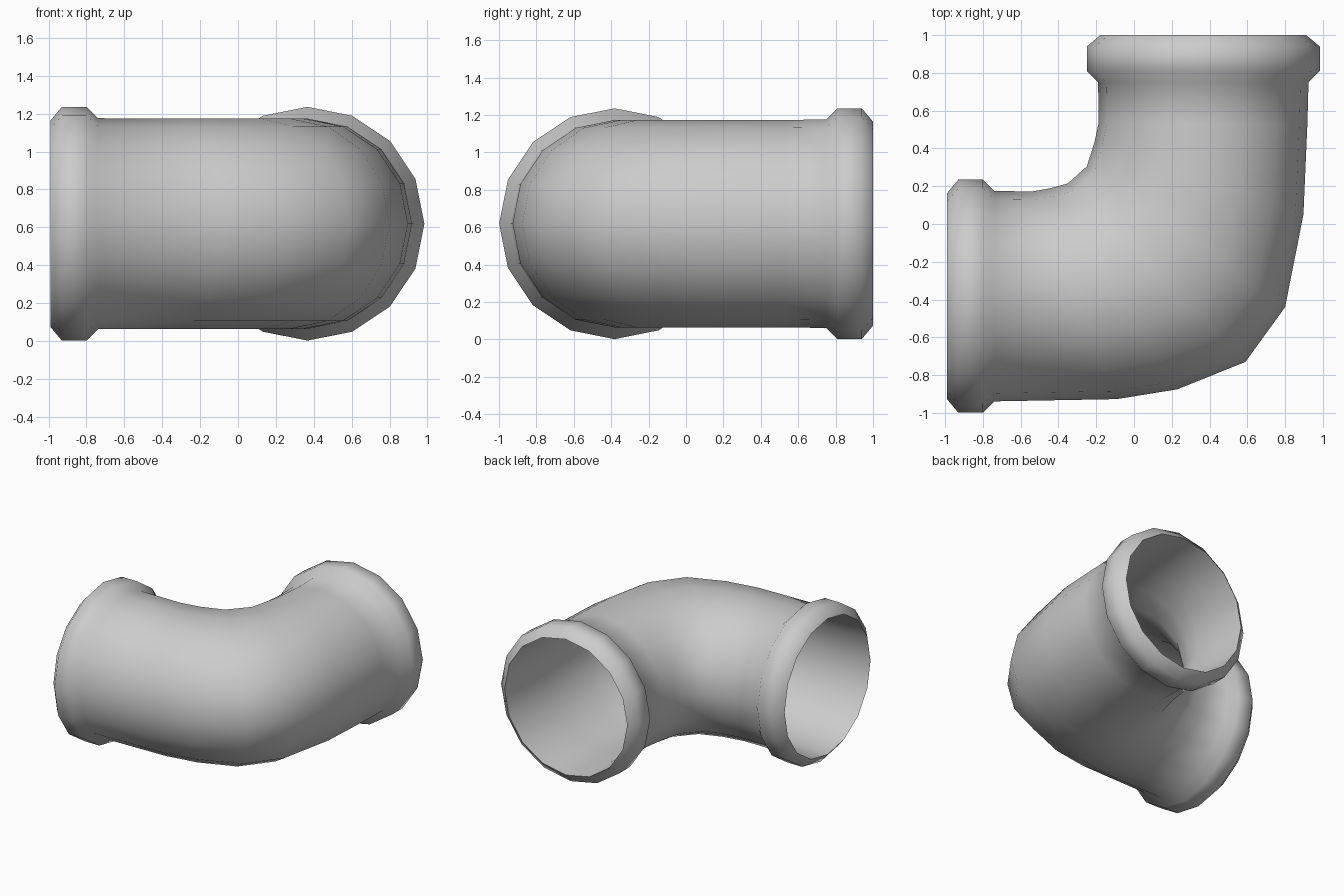
import bpy, bmesh, math
from mathutils import Vector

if "Cube" in bpy.data.objects:
    bpy.data.objects.remove(bpy.data.objects["Cube"])

SIDES = 16
CX, CY, CZ = 0.367, -0.382, 0.619    # axis x of the back leg, axis y of the left leg, height
R_PIPE, R_BORE = 0.555, 0.53


def left_ring(depth, r):
    return (-0.99 + depth, CY - r), (-0.99 + depth, CY + r), r


def back_ring(depth, r):
    return (CX + r, 1.0 - depth), (CX - r, 1.0 - depth), r


# Collar profile: depth from the open end, radius
collar = [(0, 0.545), (0.06, 0.617), (0.19, 0.617), (0.25, 0.557)]

# Elbow rings: point on the outside of the bend, point on the inside
bend = [((-0.09, -0.927), (-0.54, 0.172)),
        ((0.23, -0.875), (-0.44, 0.19)),
        ((0.59, -0.73), (-0.35, 0.215)),
        ((0.80, -0.44), (-0.25, 0.305)),
        ((0.897, 0.05), (-0.21, 0.43)),
        ((0.918, 0.53), (-0.187, 0.535))]


def shrink(o, i, h):
    o, i = Vector(o), Vector(i)
    mid, k = (o + i) / 2, R_BORE / R_PIPE
    return mid + (o - mid) * k, mid + (i - mid) * k, h * k


elbow = [(o, i, R_PIPE) for o, i in bend]
outer = ([left_ring(*p) for p in collar] + elbow
         + [back_ring(*p) for p in reversed(collar)])
inner = ([back_ring(0.25, R_BORE)] + [shrink(*r) for r in reversed(elbow)]
         + [left_ring(0.25, R_BORE)])

# Skin the outer wall, then return through the bore to close the loop
bm = bmesh.new()
loops = []
for o, i, h in outer + inner:
    o, i = Vector(o), Vector(i)
    mid, half = (o + i) / 2, (o - i) / 2
    loop = []
    for k in range(SIDES):
        a = 2 * math.pi * k / SIDES
        p = mid + half * math.cos(a)
        loop.append(bm.verts.new((p.x, p.y, CZ + h * math.sin(a))))
    loops.append(loop)
for n, a in enumerate(loops):
    b = loops[(n + 1) % len(loops)]
    for k in range(SIDES):
        j = (k + 1) % SIDES
        bm.faces.new((a[k], a[j], b[j], b[k]))
bmesh.ops.recalc_face_normals(bm, faces=bm.faces)

mesh = bpy.data.meshes.new("pipe_elbow")
bm.to_mesh(mesh)
bm.free()
pipe = bpy.data.objects.new("pipe_elbow", mesh)
bpy.context.collection.objects.link(pipe)
bpy.context.view_layer.objects.active = pipe
pipe.select_set(True)
bpy.ops.object.shade_smooth_by_angle(angle=math.radians(62))
